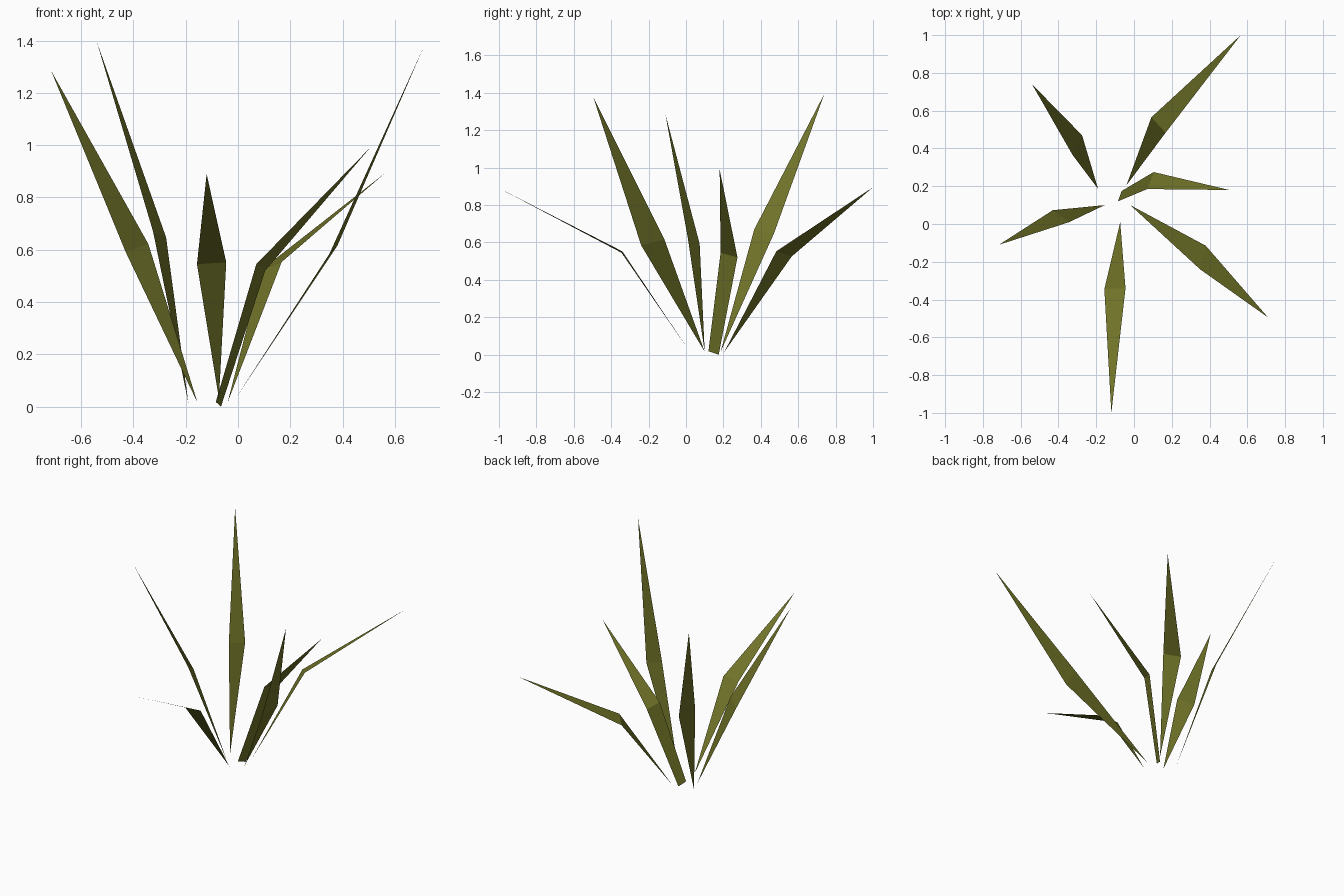
import bpy
import bmesh

green = bpy.data.materials.new("olive_green")
green.diffuse_color = (0.16, 0.17, 0.021, 1.0)


def leaf(name, base, mid_a, mid_b, tip):
    """Thin blade: base (one or two points), bend line, pointed tip."""
    bm = bmesh.new()
    root = [bm.verts.new(p) for p in base]
    a, b, t = (bm.verts.new(p) for p in (mid_a, mid_b, tip))
    faces = [bm.faces.new(root + [b, a]), bm.faces.new([a, b, t])]
    for f in faces:
        f.normal_update()
        if f.normal.z < 0:  # upper side faces up
            f.normal_flip()
    me = bpy.data.meshes.new(name)
    bm.to_mesh(me)
    bm.free()
    me.materials.append(green)
    ob = bpy.data.objects.new(name, me)
    bpy.context.collection.objects.link(ob)


# Six blades fanning out around the root
leaf("front_leaf", [(-0.073, 0.01, 0.03)],
     (-0.157, -0.345, 0.545), (-0.045, -0.34, 0.552), (-0.12, -1.0, 0.89))
leaf("front_right_leaf", [(-0.02, 0.10, 0.015)],
     (0.38, -0.115, 0.615), (0.35, -0.24, 0.585), (0.71, -0.495, 1.375))
leaf("back_right_leaf", [(-0.04, 0.205, 0.015)],
     (0.092, 0.565, 0.525), (0.167, 0.483, 0.553), (0.565, 1.0, 0.895))
leaf("back_left_leaf", [(-0.19, 0.185, 0.015)],
     (-0.275, 0.47, 0.647), (-0.325, 0.365, 0.67), (-0.54, 0.74, 1.395))
leaf("left_leaf", [(-0.155, 0.10, 0.015)],
     (-0.43, 0.073, 0.592), (-0.343, 0.01, 0.622), (-0.715, -0.11, 1.285))
# Short blade with a cut-off base
leaf("right_leaf", [(-0.065, 0.175, 0.0), (-0.085, 0.12, 0.018)],
     (0.104, 0.275, 0.52), (0.07, 0.185, 0.545), (0.505, 0.18, 0.99))
